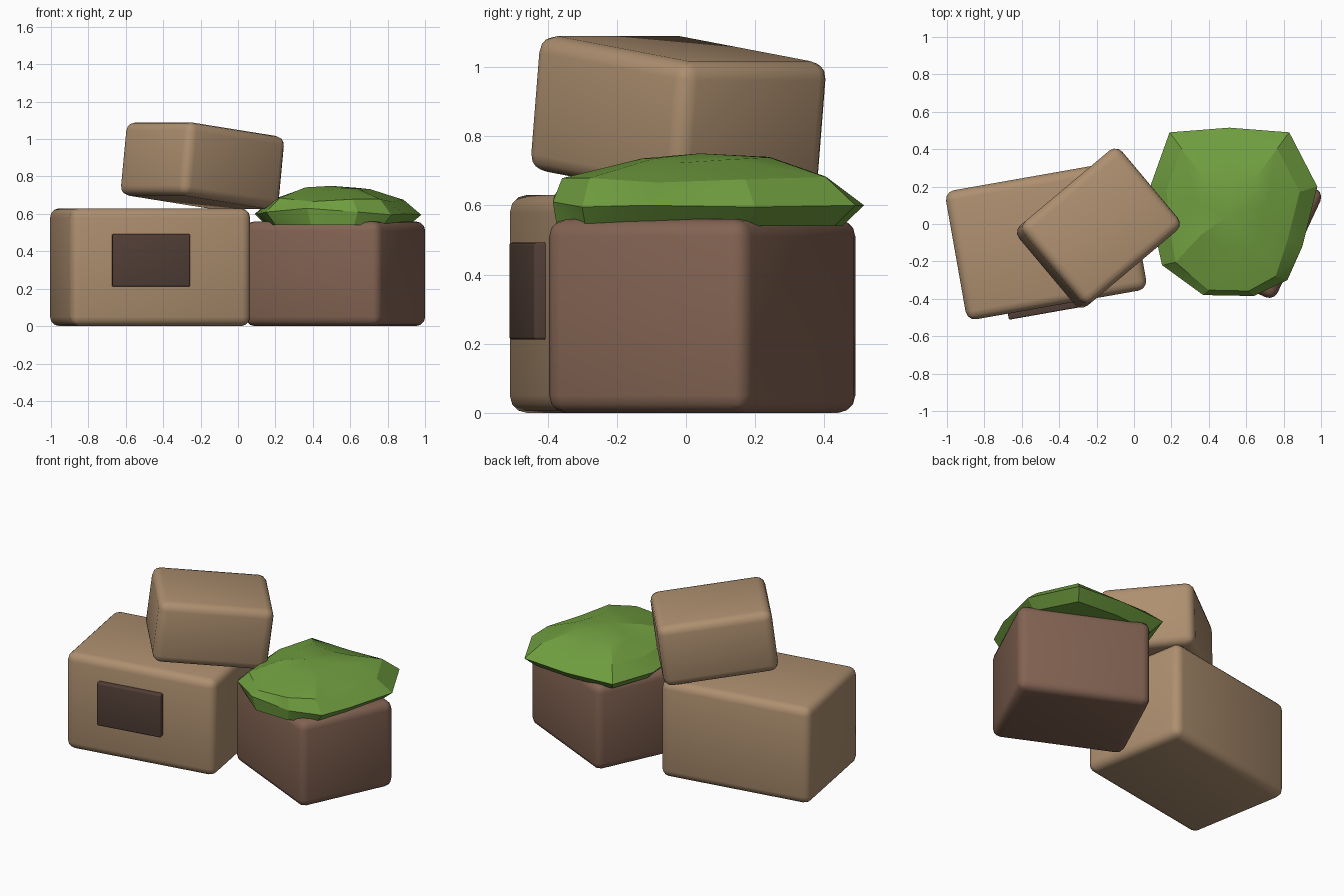
import bpy, bmesh, math
from mathutils import Euler, Vector

if "Cube" in bpy.data.objects:
    bpy.data.objects.remove(bpy.data.objects["Cube"])


def material(name, rgb):
    m = bpy.data.materials.new(name)
    m.diffuse_color = (*rgb, 1)
    m.use_nodes = True
    m.node_tree.nodes["Principled BSDF"].inputs["Base Color"].default_value = m.diffuse_color
    return m


TAN = material("tan cardboard", (0.42, 0.275, 0.16))
BROWN = material("brown box", (0.225, 0.125, 0.085))
DARK = material("dark label", (0.085, 0.05, 0.038))
GREEN = material("leaf green", (0.16, 0.34, 0.05))


def finish(name, bm, mat, angle):
    me = bpy.data.meshes.new(name)
    bmesh.ops.recalc_face_normals(bm, faces=bm.faces)
    bm.to_mesh(me)
    bm.free()
    me.materials.append(mat)
    ob = bpy.data.objects.new(name, me)
    bpy.context.collection.objects.link(ob)
    bpy.ops.object.select_all(action='DESELECT')
    ob.select_set(True)
    bpy.context.view_layer.objects.active = ob
    bpy.ops.object.shade_smooth_by_angle(angle=math.radians(angle))
    return ob


def rounded_box(name, size, loc, yaw, mat, tilt=0, radius=0.05):
    """Box with rounded edges, turned by yaw and then tilted about y."""
    bm = bmesh.new()
    bmesh.ops.create_cube(bm, size=1)
    bmesh.ops.scale(bm, vec=size, verts=bm.verts)
    bmesh.ops.bevel(bm, geom=bm.edges[:], offset=radius, segments=3,
                    profile=0.5, affect='EDGES')
    ob = finish(name, bm, mat, 40)
    ob.location = loc
    ob.rotation_euler = Euler((0, math.radians(tilt), math.radians(yaw)))
    return ob


# Three crates
rounded_box("large_crate", (0.98, 0.70, 0.63), (-0.47, -0.088, 0.315), 10, TAN)
rounded_box("brown_crate", (0.80, 0.64, 0.56), (0.52, 0.047, 0.28), -25, BROWN)
rounded_box("top_crate", (0.69, 0.56, 0.395), (-0.19, -0.022, 0.857), 40, TAN, tilt=7)

# Dark panel on the front of the large crate
rounded_box("front_panel", (0.42, 0.06, 0.28), (-0.467, -0.446, 0.352), 10, DARK, radius=0.008)

# Leafy mound: irregular outline (x, y, z of the widest edge), closed by scaled rings
RIM = [(0.98, 0.20, 0.595), (0.83, 0.49, 0.60), (0.51, 0.515, 0.60), (0.19, 0.49, 0.60),
       (0.09, 0.21, 0.60), (0.11, -0.04, 0.60), (0.15, -0.22, 0.61), (0.37, -0.38, 0.63),
       (0.64, -0.385, 0.61), (0.82, -0.30, 0.595), (0.90, -0.12, 0.60)]
CENTRE = Vector((0.51, 0.06, 0))
# Scale, height and turn of each ring, from underside to crown
bm = bmesh.new()
rings = []
for scale, height in ((0.86, 0.54), (1.0, None), (0.80, 0.675), (0.42, 0.732)):
    ring = []
    for i, p in enumerate(RIM):
        q = CENTRE + (Vector((p[0], p[1], 0)) - CENTRE) * scale
        wobble = 0.010 * math.sin(i * 2.4) if height and height > 0.6 else 0
        q.z = p[2] if height is None else height + wobble
        if height == 0.54 and p[1] < -0.2:      # front hangs almost straight down
            q.y = p[1] * 0.97
        if height == 0.675 and p[1] < -0.2:     # front edge is fuller
            q.y = p[1] * 0.93
        ring.append(bm.verts.new(q))
    rings.append(ring)
n = len(RIM)
for k, (low, up) in enumerate(zip(rings, rings[1:])):
    for i in range(n):
        j = (i + 1) % n
        if (i + k) % 2:
            bm.faces.new((low[i], low[j], up[j]))
            bm.faces.new((low[i], up[j], up[i]))
        else:
            bm.faces.new((low[i], low[j], up[i]))
            bm.faces.new((low[j], up[j], up[i]))
crown = bm.verts.new((0.50, 0.04, 0.75))
for i in range(n):
    bm.faces.new((rings[-1][i], rings[-1][(i + 1) % n], crown))
bm.faces.new(rings[0])
finish("leafy_mound", bm, GREEN, 18)
